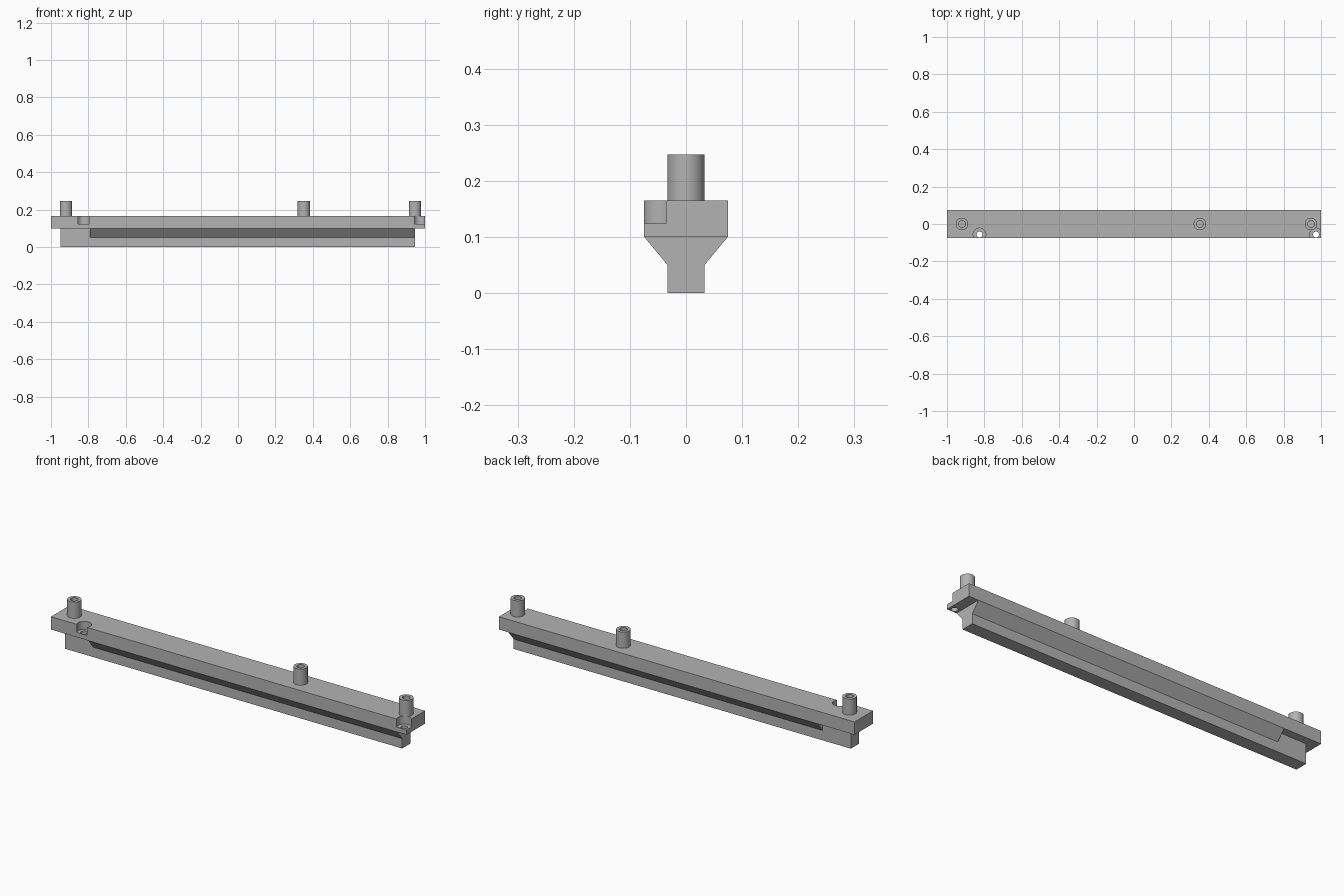
import bpy, bmesh, math
from mathutils import Matrix, Vector

cube = bpy.data.objects.get("Cube")
if cube:
    bpy.data.objects.remove(cube, do_unlink=True)

grey = bpy.data.materials.new("plain grey")
grey.use_nodes = True
grey.diffuse_color = (0.45, 0.45, 0.45, 1)
grey.node_tree.nodes["Principled BSDF"].inputs["Base Color"].default_value = grey.diffuse_color


def finish(name, bm):
    bmesh.ops.recalc_face_normals(bm, faces=bm.faces)
    mesh = bpy.data.meshes.new(name)
    bm.to_mesh(mesh)
    bm.free()
    mesh.materials.append(grey)
    obj = bpy.data.objects.new(name, mesh)
    bpy.context.collection.objects.link(obj)
    return obj


def extrude_x(name, profile, x0, x1):
    """Sweep a closed (y, z) profile along x."""
    bm = bmesh.new()
    face = bm.faces.new([bm.verts.new((x0, y, z)) for y, z in profile])
    new = bmesh.ops.extrude_face_region(bm, geom=[face])["geom"]
    bmesh.ops.translate(bm, vec=(x1 - x0, 0, 0),
                        verts=[v for v in new if isinstance(v, bmesh.types.BMVert)])
    return finish(name, bm)


def rect(half, z0, z1):
    return [(-half, z0), (half, z0), (half, z1), (-half, z1)]


def cylinder(name, x, y, z0, z1, r):
    bm = bmesh.new()
    bmesh.ops.create_cone(bm, cap_ends=True, segments=48, radius1=r, radius2=r, depth=z1 - z0,
                          matrix=Matrix.Translation((x, y, (z0 + z1) / 2)))
    return finish(name, bm)


def smooth(obj):
    bpy.ops.object.select_all(action="DESELECT")
    obj.select_set(True)
    bpy.context.view_layer.objects.active = obj
    bpy.ops.object.shade_smooth_by_angle(angle=math.radians(30))


BASE, TOP = 0.1, 0.165
STEM, BAR = 0.033, 0.0745

# Top bar with two counterbored screw holes on its front edge
bar = extrude_x("top_bar", rect(BAR, BASE, TOP), -1, 1)
cutters = []
for x in (-0.826, 0.973):
    cutters.append(cylinder("counterbore_cutter", x, -0.056, 0.124, 0.2, 0.034))
    cutters.append(cylinder("screw_hole_cutter", x, -0.056, 0.05, 0.15, 0.016))
for cutter in cutters:
    cutter.hide_render = True
    mod = bar.modifiers.new("screw_hole", "BOOLEAN")
    mod.operation, mod.solver, mod.object = "DIFFERENCE", "EXACT", cutter
bpy.context.view_layer.update()
cut = bpy.data.meshes.new_from_object(bar.evaluated_get(bpy.context.evaluated_depsgraph_get()))
bar.modifiers.clear()
bar.data = cut
for cutter in cutters:
    bpy.data.objects.remove(cutter, do_unlink=True)
smooth(bar)

# Lower rail and the sloped flares along both of its sides
extrude_x("lower_rail", rect(STEM, 0, BASE), -0.95, 0.946)
for side, label in ((-1, "front"), (1, "back")):
    flare = [(side * STEM, 0.05), (side * BAR, BASE), (side * STEM, BASE)]
    extrude_x(label + "_flare", flare, -0.79, 0.946)

# Hollow pegs standing on the bar
for x, label in ((-0.92, "right"), (0.352, "middle"), (0.946, "left")):
    bm = bmesh.new()
    section = [(0.018, TOP), (0.033, TOP), (0.033, 0.247), (0.018, 0.247)]
    verts = [bm.verts.new((r, 0, z)) for r, z in section]
    edges = [bm.edges.new((verts[i], verts[(i + 1) % 4])) for i in range(4)]
    bmesh.ops.spin(bm, geom=verts + edges, cent=(0, 0, 0), axis=(0, 0, 1),
                   angle=math.tau, steps=48)
    bmesh.ops.remove_doubles(bm, verts=bm.verts, dist=0.0001)
    bmesh.ops.translate(bm, vec=Vector((x, 0, 0)), verts=bm.verts)
    smooth(finish(label + "_peg", bm))
